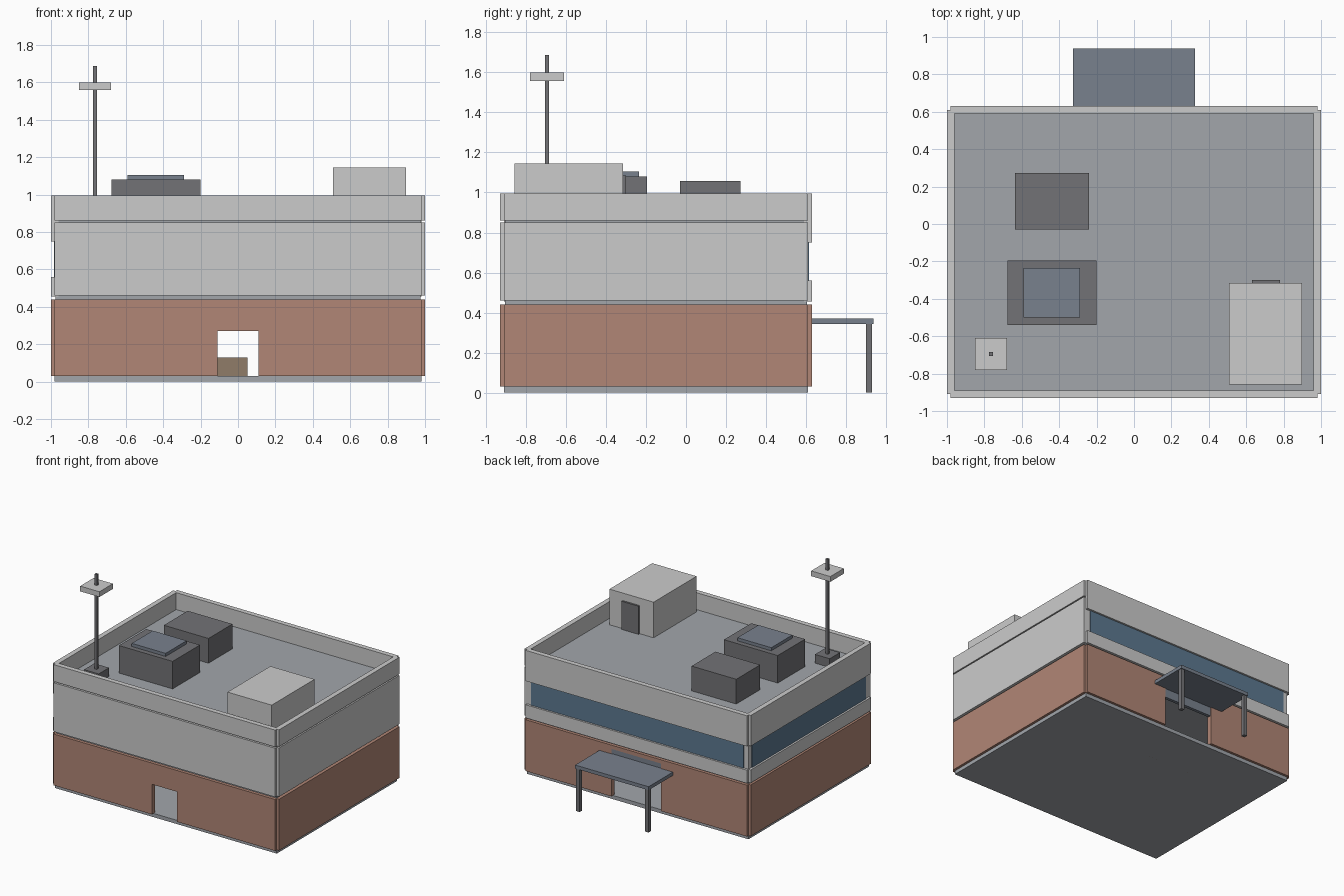
import bpy

if "Cube" in bpy.data.objects:
    bpy.data.objects.remove(bpy.data.objects["Cube"])


def material(name, rgb):
    m = bpy.data.materials.new(name)
    m.diffuse_color = (*rgb, 1)
    m.use_nodes = True
    m.node_tree.nodes["Principled BSDF"].inputs["Base Color"].default_value = m.diffuse_color
    return m


brick = material("brick", (0.44, 0.24, 0.18))
glass = material("glass", (0.11, 0.19, 0.28))
pale = material("pale_concrete", (0.60, 0.61, 0.62))
slab = material("slab", (0.36, 0.38, 0.41))
metal = material("blue_grey_metal", (0.19, 0.22, 0.27))
dark = material("dark_metal", (0.17, 0.17, 0.18))
wood = material("wood", (0.28, 0.20, 0.14))


def box(name, x, y, z, mat):
    """Box from (min, max) pairs on each axis."""
    sx, sy, sz = (r[1] - r[0] for r in (x, y, z))
    bpy.ops.mesh.primitive_cube_add(size=1)
    o = bpy.context.object
    o.name = name
    for v in o.data.vertices:
        v.co = (x[0] + (v.co.x + 0.5) * sx, y[0] + (v.co.y + 0.5) * sy, z[0] + (v.co.z + 0.5) * sz)
    o.data.materials.append(mat)
    return o


# Panel ranges: outer faces overhang the corners by 0.02, leaving notched corners
SPAN_X, SPAN_Y = (-0.98, 0.98), (-0.91, 0.61)
FRONT, BACK = (-0.93, -0.89), (0.59, 0.63)
LEFT, RIGHT = (-1.0, -0.96), (0.96, 1.0)


def panel(name, side, z, mat):
    if side in (FRONT, BACK):
        return box(name, SPAN_X, side, z, mat)
    return box(name, side, SPAN_Y, z, mat)


def wall_with_door(name, side, half, z, top, mat):
    """Wall with a centred doorway, made of two piers and a lintel."""
    box(name + "_pier_left", (-0.98, -half), side, z, mat)
    box(name + "_pier_right", (half, 0.98), side, z, mat)
    return (-half, half), side, (top, z[1])


# Floor slabs and roof deck
box("base_slab", SPAN_X, SPAN_Y, (0, 0.03), slab)
box("upper_floor_slab", (-0.975, 0.975), (-0.905, 0.605), (0.44, 0.46), slab)
box("roof_deck", (-0.975, 0.975), (-0.905, 0.605), (0.835, 0.86), slab)

# Brick ground floor
G = (0.03, 0.44)
panel("brick_wall_left", LEFT, G, brick)
panel("brick_wall_right", RIGHT, G, brick)
box("front_lintel", *wall_with_door("brick_front", FRONT, 0.11, G, 0.27, brick), brick)
x, y, z = wall_with_door("brick_back", BACK, 0.22, G, 0.27, brick)
box("back_transom", x, (0.60, 0.625), (0.27, 0.41), metal)
box("back_lintel", x, y, (0.41, 0.44), brick)
box("reception_desk", (-0.42, 0.05), (0.15, 0.23), (0, 0.13), wood)

# Upper floor: solid panels on front and right, strip windows on left and back
for label, side in (("front", FRONT), ("right", RIGHT)):
    panel("upper_wall_" + label, side, (0.46, 0.85), pale)
    panel("parapet_" + label, side, (0.86, 0.995), pale)
for label, side in (("left", LEFT), ("back", BACK)):
    panel("window_sill_" + label, side, (0.455, 0.56), pale)
    panel("parapet_" + label, side, (0.75, 0.995), pale)
box("window_left", (-0.985, -0.97), (-0.87, 0.57), (0.56, 0.75), glass)
box("window_back", (-0.94, 0.94), (0.60, 0.615), (0.56, 0.75), glass)
for label, px, py in (("back_left", -0.98, 0.57), ("back_right", 0.94, 0.57), ("front_left", -0.98, -0.91)):
    box("corner_post_" + label, (px, px + 0.04), (py, py + 0.04), (0.56, 0.75), pale)

# Entrance canopy
box("canopy", (-0.325, 0.325), (0.62, 0.937), (0.342, 0.37), metal)
for label, px in (("left", -0.305), ("right", 0.305)):
    box("canopy_post_" + label, (px - 0.015, px + 0.015), (0.90, 0.93), (0, 0.345), dark)

# Rooftop equipment
box("large_roof_unit", (-0.675, -0.2), (-0.54, -0.195), (0.86, 1.08), dark)
box("large_unit_cap", (-0.59, -0.29), (-0.5, -0.235), (1.08, 1.105), metal)
box("small_roof_unit", (-0.635, -0.24), (-0.03, 0.272), (0.86, 1.058), dark)
box("stair_housing", (0.507, 0.898), (-0.857, -0.315), (0.86, 1.145), pale)
box("stair_door", (0.63, 0.78), (-0.316, -0.3), (0.86, 1.085), dark)

# Antenna mast
box("mast_base", (-0.83, -0.7), (-0.76, -0.63), (0.86, 0.93), dark)
box("mast_pole", (-0.776, -0.755), (-0.705, -0.684), (0.93, 1.688), dark)
box("mast_plate", (-0.85, -0.68), (-0.78, -0.61), (1.558, 1.6), pale)
